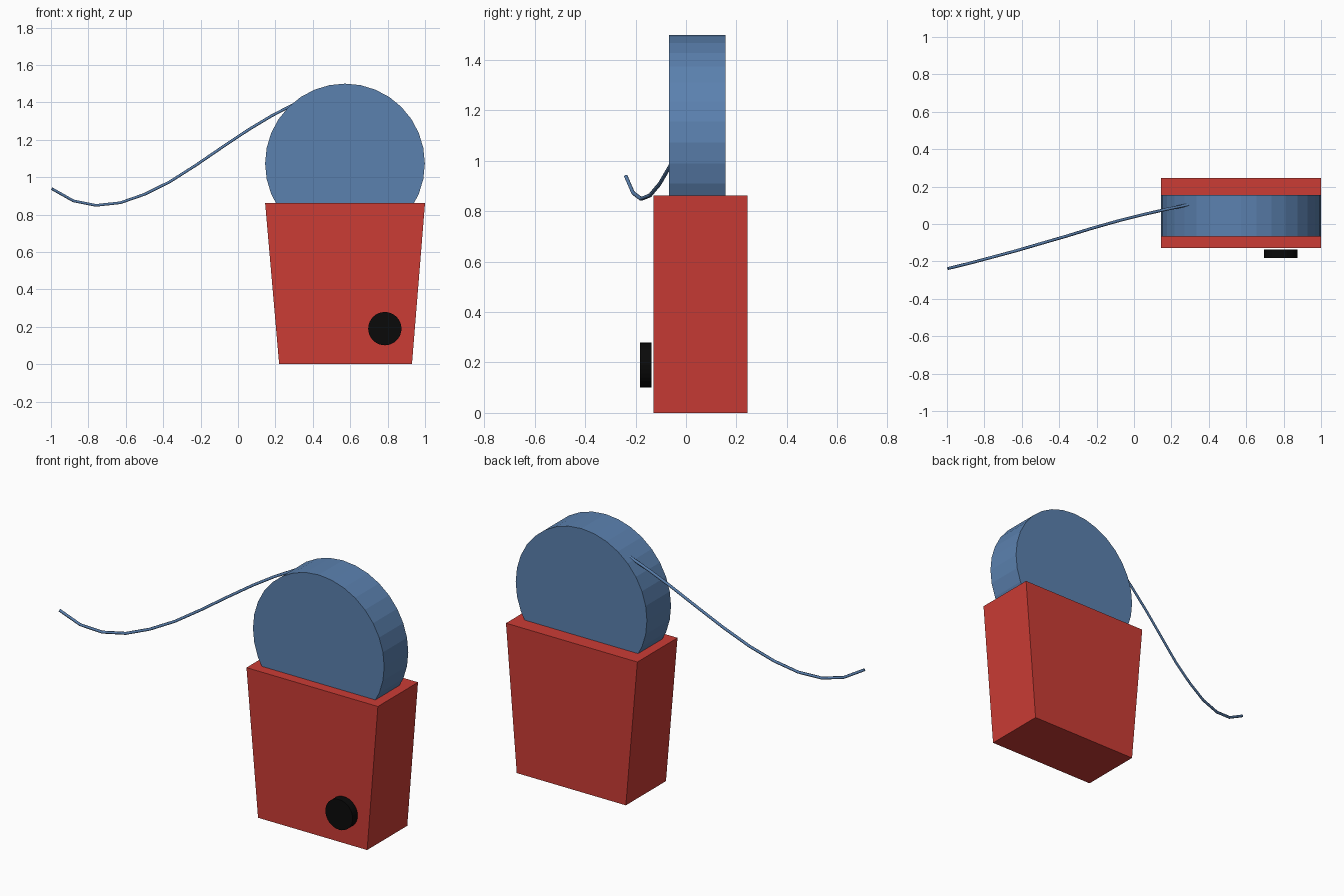
import bpy, bmesh
from math import pi
from mathutils import Matrix

cube = bpy.data.objects.get("Cube")
if cube:
    bpy.data.objects.remove(cube, do_unlink=True)


def material(name, r, g, b):
    m = bpy.data.materials.new(name)
    m.use_nodes = True
    m.diffuse_color = (r, g, b, 1)
    bsdf = next(n for n in m.node_tree.nodes if n.type == 'BSDF_PRINCIPLED')
    bsdf.inputs["Base Color"].default_value = (r, g, b, 1)
    return m


red = material("red", 0.60, 0.045, 0.036)
blue = material("blue", 0.105, 0.22, 0.43)
black = material("black", 0.003, 0.003, 0.003)


def finish(bm, name, mat):
    bmesh.ops.recalc_face_normals(bm, faces=bm.faces)
    mesh = bpy.data.meshes.new(name)
    bm.to_mesh(mesh)
    bm.free()
    mesh.materials.append(mat)
    obj = bpy.data.objects.new(name, mesh)
    bpy.context.collection.objects.link(obj)
    return obj


def disc(name, x, z, radius, y0, y1, sides, mat):
    """Flat-shaded cylinder lying along y."""
    bm = bmesh.new()
    place = Matrix.Translation((x, (y0 + y1) / 2, z)) @ Matrix.Rotation(pi / 2, 4, 'X')
    bmesh.ops.create_cone(bm, cap_ends=True, segments=sides, radius1=radius,
                          radius2=radius, depth=y1 - y0, matrix=place)
    return finish(bm, name, mat)


# Tapered body: a front profile extruded towards the back
bm = bmesh.new()
profile = [(0.22, 0), (0.93, 0), (1.0, 0.863), (0.145, 0.863)]
face = bm.faces.new([bm.verts.new((x, -0.128, z)) for x, z in profile])
back = bmesh.ops.extrude_face_region(bm, geom=[face])["geom"]
bmesh.ops.translate(bm, vec=(0, 0.373, 0),
                    verts=[v for v in back if isinstance(v, bmesh.types.BMVert)])
finish(bm, "body", red)

# Wheel sunk into the body, and the round button on the front
disc("wheel", 0.572, 1.073, 0.427, -0.068, 0.156, 32, blue)
disc("button", 0.785, 0.19, 0.089, -0.182, -0.136, 32, black)

# Thin strand hanging off the wheel
path = [(-0.995, -0.238, 0.938), (-0.88, -0.21, 0.873), (-0.76, -0.178, 0.849),
        (-0.63, -0.143, 0.863), (-0.5, -0.105, 0.908), (-0.365, -0.066, 0.975),
        (-0.225, -0.023, 1.064), (-0.08, 0.018, 1.163), (0.06, 0.053, 1.256),
        (0.18, 0.08, 1.328), (0.295, 0.104, 1.388)]
curve = bpy.data.curves.new("strand", 'CURVE')
curve.dimensions = '3D'
curve.bevel_depth = 0.008
curve.bevel_resolution = 1
curve.use_fill_caps = True
spline = curve.splines.new('POLY')
spline.points.add(len(path) - 1)
for point, co in zip(spline.points, path):
    point.co = (*co, 1)
curve.materials.append(blue)
bpy.context.collection.objects.link(bpy.data.objects.new("strand", curve))
